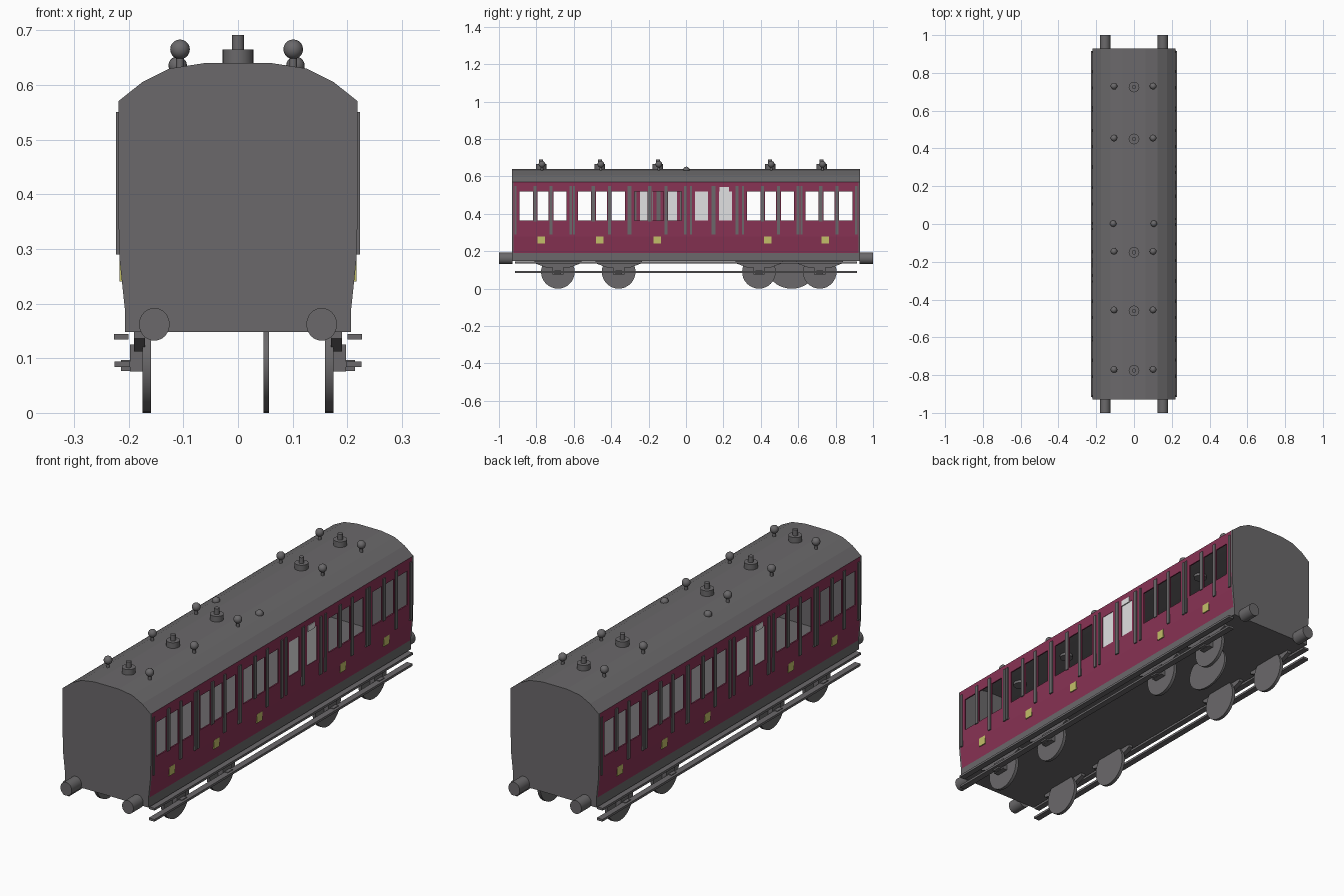
import bpy, bmesh, math
from mathutils import Matrix, Vector

if "Cube" in bpy.data.objects:
    bpy.data.objects.remove(bpy.data.objects["Cube"])


def material(name, r, g, b):
    m = bpy.data.materials.new(name)
    m.diffuse_color = (r, g, b, 1)
    m.use_nodes = True
    m.node_tree.nodes["Principled BSDF"].inputs["Base Color"].default_value = m.diffuse_color
    return m


GREY = material("dark grey", 0.145, 0.14, 0.145)
MAROON = material("maroon", 0.25, 0.033, 0.09)
YELLOW = material("pale yellow", 0.55, 0.52, 0.14)
WHITE = material("frosted white", 0.75, 0.75, 0.76)


def finish(name, bm, mat, recalc=True):
    if recalc:
        bmesh.ops.recalc_face_normals(bm, faces=bm.faces)
    me = bpy.data.meshes.new(name)
    bm.to_mesh(me)
    bm.free()
    me.materials.append(mat)
    ob = bpy.data.objects.new(name, me)
    bpy.context.collection.objects.link(ob)
    return ob


def boxes(name, ranges, mat):
    """Each range is (x0, x1, y0, y1, z0, z1)."""
    bm = bmesh.new()
    for x0, x1, y0, y1, z0, z1 in ranges:
        m = Matrix.Translation(((x0 + x1) / 2, (y0 + y1) / 2, (z0 + z1) / 2))
        bmesh.ops.create_cube(bm, size=1, matrix=m @ Matrix.Diagonal((x1 - x0, y1 - y0, z1 - z0, 1)))
    return finish(name, bm, mat)


def prism(name, pts, axis, a, b, mat):
    """Extrude a 2D outline along y (points are x,z) or x (points are y,z)."""
    bm = bmesh.new()
    place = (lambda p, t: (p[0], t, p[1])) if axis == 'Y' else (lambda p, t: (t, p[0], p[1]))
    face = bm.faces.new([bm.verts.new(place(p, a)) for p in pts])
    ext = bmesh.ops.extrude_face_region(bm, geom=[face])
    move = Vector((0, b - a, 0) if axis == 'Y' else (b - a, 0, 0))
    bmesh.ops.translate(bm, vec=move, verts=[v for v in ext["geom"] if isinstance(v, bmesh.types.BMVert)])
    return finish(name, bm, mat)


def cylinders(name, items, axis, mat, segs=24):
    """Each item is (centre, radius, length, vertical squash)."""
    turn = {'X': Matrix.Rotation(math.pi / 2, 4, 'Y'), 'Y': Matrix.Rotation(math.pi / 2, 4, 'X'),
            'Z': Matrix.Identity(4)}[axis]
    bm = bmesh.new()
    for c, r, length, sq in items:
        m = Matrix.Translation(c) @ Matrix.Diagonal((1, 1, sq, 1)) @ turn
        bmesh.ops.create_cone(bm, cap_ends=True, segments=segs, radius1=r, radius2=r, depth=length, matrix=m)
    return finish(name, bm, mat)


def spheres(name, items, mat):
    bm = bmesh.new()
    for c, r in items:
        bmesh.ops.create_uvsphere(bm, u_segments=16, v_segments=10, radius=r, matrix=Matrix.Translation(c))
    return finish(name, bm, mat)


def smooth(ob):
    bpy.ops.object.select_all(action='DESELECT')
    ob.select_set(True)
    bpy.context.view_layer.objects.active = ob
    bpy.ops.object.shade_smooth_by_angle(angle=math.radians(35))


def mirror_x(ob):
    ob.modifiers.new("mirror", 'MIRROR')


def turn_copy(ob):
    """The far side is the near side turned half round."""
    ob2 = ob.copy()
    ob2.name = ob.name.replace("right", "left")
    ob2.rotation_euler.z = math.pi
    bpy.context.collection.objects.link(ob2)


L = 0.922
EAVE = [(0.219, 0.57), (0.175, 0.605), (0.125, 0.63), (0.06, 0.64)]
SIDE = [(0.207, 0.148), (0.207, 0.19), (0.2165, 0.28), (0.219, 0.365)]

# Underframe and floor
boxes("underframe_floor", [(-0.207, 0.207, -L, L, 0.148, 0.19)], GREY)

# End walls
half = SIDE + EAVE
for s, n in ((-1, "front"), (1, "back")):
    prism(n + "_end_wall", half + [(-x, z) for x, z in reversed(half)], 'Y', s * L, s * 0.93, GREY)

# Roof shell
arc = EAVE + [(-x, z) for x, z in reversed(EAVE)]
prism("roof", arc + [(x * 0.97, z - 0.009) for x, z in reversed(arc)], 'Y', -L, L, GREY)

# Window openings: three for each compartment, two for the washrooms
centres = [-0.764, -0.452, -0.15, 0.452, 0.764]
windows = []
for c in centres:
    windows += [(c - 0.125, c - 0.055), (c - 0.03, c + 0.03), (c + 0.055, c + 0.125)]
panes = [(0.048, 0.118), (0.176, 0.246)]
windows += panes

# Side wall sheet with the openings left out
ys = sorted([-L, L] + [y for w in windows for y in w])
rows = [(0.207, 0.19), (0.2165, 0.28), (0.219, 0.365), (0.219, 0.518), (0.219, 0.57)]
bm = bmesh.new()
grid = [[bm.verts.new((x, y, z)) for y in ys] for x, z in rows]
for r in range(len(rows) - 1):
    for i in range(len(ys) - 1):
        mid = (ys[i] + ys[i + 1]) / 2
        if r == 2 and any(a < mid < b for a, b in windows):
            continue
        bm.faces.new((grid[r][i], grid[r][i + 1], grid[r + 1][i + 1], grid[r + 1][i]))
wall = finish("right_side_wall", bm, MAROON, recalc=False)
sol = wall.modifiers.new("thickness", 'SOLIDIFY')
sol.thickness, sol.offset = 0.006, -1
turn_copy(wall)

# Frosted panes, one with a raised vent
frost = [(0.213, 0.217, a, b, 0.365, 0.518) for a, b in panes]
frost.append((0.217, 0.222, 0.18, 0.23, 0.516, 0.542))
turn_copy(boxes("right_frosted_panes", frost, WHITE))

# Vertical beading strips, long at the door edges and compartment ends
strips = []
for c in centres:
    for off, w, z0 in ((-0.147, 0.012, 0.29), (-0.043, 0.018, 0.36), (0.043, 0.016, 0.29), (0.147, 0.014, 0.29)):
        strips.append((0.212, 0.223, c + off - w / 2, c + off + w / 2, z0, 0.55))
for y, w in ((0.027, 0.01), (0.147, 0.02), (0.272, 0.016)):
    strips.append((0.212, 0.223, y - w / 2, y + w / 2, 0.29, 0.55))
turn_copy(boxes("right_beading", strips, GREY))

# Yellow class plates
plates = [(0.209, 0.217, y - 0.02, y + 0.02, 0.24, 0.28) for y in (-0.775, -0.46, -0.155, 0.437, 0.745)]
turn_copy(boxes("right_class_plates", plates, YELLOW))

# Footboards
mirror_x(boxes("footboards", [(0.2, 0.227, -0.915, 0.915, 0.134, 0.144),
                              (0.198, 0.226, -0.915, 0.915, 0.084, 0.094)], GREY))

# Wheels, axle boxes and springs
wheel_y = [-0.685, -0.36, 0.39, 0.715]
wheels = cylinders("wheels", [((0.167, y, 0.09), 0.09, 0.015, 1) for y in wheel_y], 'X', GREY, 32)
mirror_x(wheels)
smooth(wheels)
gear = []
for y in wheel_y:
    gear += [(0.175, 0.198, y - 0.03, y + 0.03, 0.076, 0.125),
             (0.196, 0.214, y - 0.018, y + 0.018, 0.077, 0.097)]
mirror_x(boxes("axle_boxes", gear, GREY))
for i, y in enumerate(wheel_y):
    pts = [(y - 0.125, 0.15), (y - 0.125, 0.136), (y - 0.06, 0.112),
           (y + 0.06, 0.112), (y + 0.125, 0.136), (y + 0.125, 0.15)]
    mirror_x(prism("spring_%d" % (i + 1), pts, 'X', 0.17, 0.19, GREY))

# Generator disc under the floor
smooth(cylinders("generator_disc", [((0.052, 0.565, 0.09), 0.12, 0.01, 0.75)], 'X', GREY, 32))

# Buffers
smooth(cylinders("buffers", [((sx * 0.153, sy * 0.964, 0.162), 0.028, 0.072, 1.07)
                             for sx in (-1, 1) for sy in (-1, 1)], 'Y', GREY))

# Roof ventilators: ball on a stem, plus two low domes at the middle
vent_y = [-0.77, -0.455, -0.145, 0.455, 0.73]
xs = (-0.106, 0.101)
smooth(spheres("ventilator_balls", [((x, y, 0.665), 0.018) for x in xs for y in vent_y], GREY))
smooth(cylinders("ventilator_stems", [((x, y, 0.642), 0.007, 0.036, 1) for x in xs for y in vent_y], 'Z', GREY, 12))
smooth(spheres("roof_domes", [((x * 1.04, 0.002, 0.635), 0.017) for x in xs], GREY))

# Roof lamps: wide base and narrow chimney
lamps = []
for y in vent_y:
    lamps += [((0, y - 0.005, 0.642), 0.028, 0.046, 1), ((0, y - 0.005, 0.675), 0.011, 0.032, 1)]
smooth(cylinders("roof_lamps", lamps, 'Z', GREY))
